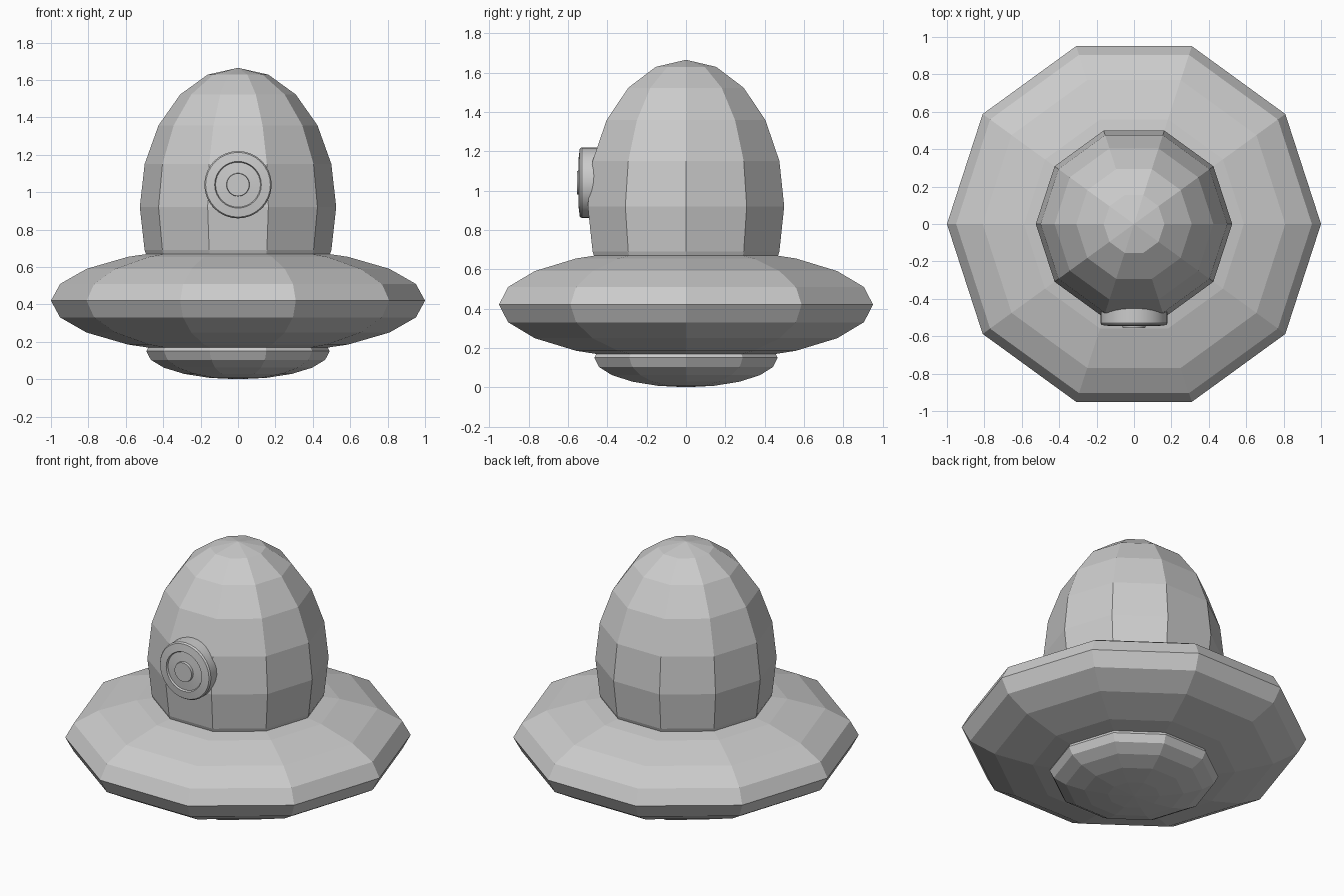
import bpy, bmesh
from math import sin, cos, pi, radians

if "Cube" in bpy.data.objects:
    bpy.data.objects.remove(bpy.data.objects["Cube"])


def lathe(name, profile, sides):
    """Revolve (radius, height) points, bottom to top, around z."""
    bm = bmesh.new()
    rings = []
    for r, z in profile:
        n = 1 if r < 1e-5 else sides
        rings.append([bm.verts.new((r * cos(2 * pi * i / sides), r * sin(2 * pi * i / sides), z))
                      for i in range(n)])
    for a, b in zip(rings, rings[1:]):
        for i in range(sides):
            j = (i + 1) % sides
            quad = [a[i % len(a)], a[j % len(a)], b[j % len(b)], b[i % len(b)]]
            bm.faces.new(list(dict.fromkeys(quad)))
    if len(rings[0]) > 1:
        bm.faces.new(rings[0][::-1])
    bmesh.ops.recalc_face_normals(bm, faces=bm.faces)
    mesh = bpy.data.meshes.new(name)
    bm.to_mesh(mesh)
    bm.free()
    ob = bpy.data.objects.new(name, mesh)
    bpy.context.collection.objects.link(ob)
    return ob


def faceted_ellipsoid(name, radius, height, z):
    """Ten-sided, ten-ring squashed ball."""
    profile = [(radius * cos(radians(a)), height * sin(radians(a))) for a in range(-90, 91, 18)]
    ob = lathe(name, profile, 10)
    ob.location.z = z
    return ob


# Main body
faceted_ellipsoid("saucer_hull", 1.0, 0.29, 0.42)
faceted_ellipsoid("upper_dome", 0.525, 0.745, 0.92)
faceted_ellipsoid("bottom_bowl", 0.49, 0.15, 0.15)

# Round porthole with rim, recessed pane and centre button, facing the front
porthole = lathe("front_porthole", [
    (0.18, 0.38), (0.18, 0.53), (0.173, 0.54), (0.125, 0.546), (0.12, 0.535),
    (0.062, 0.54), (0.06, 0.555), (0, 0.555)], 32)
porthole.rotation_euler.x = pi / 2
porthole.location.z = 1.04
bpy.context.view_layer.objects.active = porthole
porthole.select_set(True)
bpy.ops.object.shade_smooth_by_angle(angle=radians(30))
